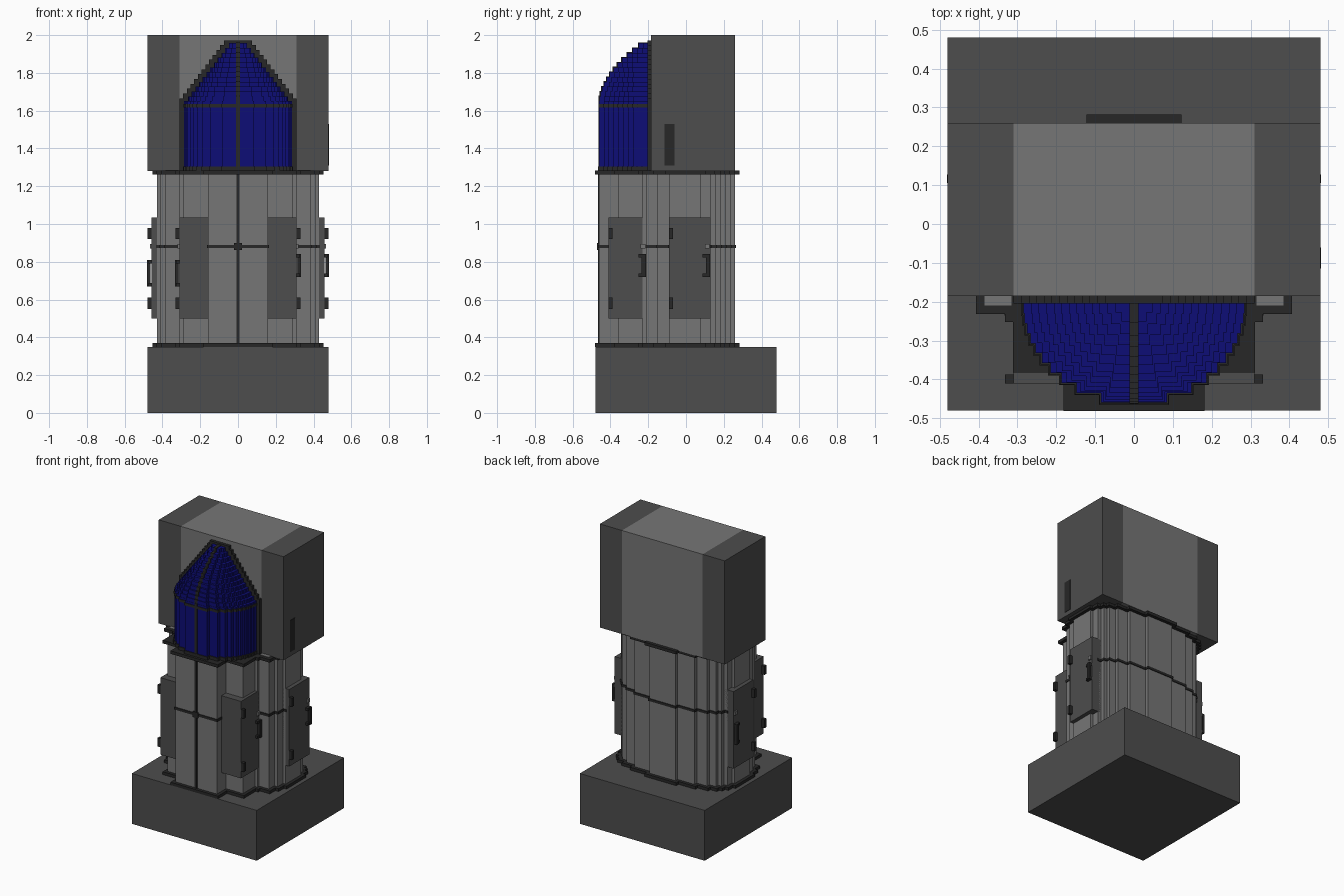
import bpy, bmesh, math
from mathutils import Vector

cube = bpy.data.objects.get("Cube")
if cube:
    bpy.data.objects.remove(cube, do_unlink=True)


def material(name, r, g, b):
    m = bpy.data.materials.new(name)
    m.diffuse_color = (r, g, b, 1)
    m.use_nodes = True
    bsdf = m.node_tree.nodes["Principled BSDF"]
    bsdf.inputs["Base Color"].default_value = (r, g, b, 1)
    bsdf.inputs["Roughness"].default_value = 0.8
    return m


LIGHT = material("light grey", 0.18, 0.18, 0.18)
DARK = material("dark grey", 0.075, 0.075, 0.075)
BLACK = material("near black", 0.02, 0.02, 0.02)
BLUE = material("deep blue", 0.004, 0.004, 0.18)


def finish(name, bm, mat):
    bmesh.ops.recalc_face_normals(bm, faces=bm.faces)
    me = bpy.data.meshes.new(name)
    bm.to_mesh(me)
    bm.free()
    me.materials.append(mat)
    ob = bpy.data.objects.new(name, me)
    bpy.context.scene.collection.objects.link(ob)
    return ob


def add_box(bm, x, y, z):
    """Add a box given as (min, max) pairs."""
    verts = bmesh.ops.create_cube(bm, size=1)["verts"]
    for v in verts:
        v.co = Vector([(a + b) / 2 + c * abs(b - a) for (a, b), c in zip((x, y, z), v.co)])


def box(name, x, y, z, mat):
    bm = bmesh.new()
    add_box(bm, x, y, z)
    return finish(name, bm, mat)


def add_prism(bm, rects, lo, hi, grow=0.0, upright=False):
    """Extrude the stepped outline of nested rectangles (half width, start, end)."""
    rs = [(w + grow, a - grow, b + grow) for w, a, b in rects]
    half = []
    for i, (w, a, b) in enumerate(rs):
        half.append((w, a))
        if i + 1 < len(rs):
            half.append((w, rs[i + 1][1]))
    for i in range(len(rs) - 1, -1, -1):
        if i + 1 < len(rs):
            half.append((rs[i][0], rs[i + 1][2]))
        half.append((rs[i][0], rs[i][2]))
    pts = []
    for p in half + [(-x, y) for x, y in reversed(half)]:
        if not pts or (Vector(p) - Vector(pts[-1])).length > 1e-5:
            pts.append(p)
    if upright:
        face = bm.faces.new([bm.verts.new((x, lo, z)) for x, z in pts])
        shift = (0, hi - lo, 0)
    else:
        face = bm.faces.new([bm.verts.new((x, y, lo)) for x, y in pts])
        shift = (0, 0, hi - lo)
    ext = bmesh.ops.extrude_face_region(bm, geom=[face], use_keep_orig=True)["geom"]
    bmesh.ops.translate(bm, vec=shift, verts=[g for g in ext if isinstance(g, bmesh.types.BMVert)])


def prism(name, rects, lo, hi, mat, grow=0.0, upright=False):
    bm = bmesh.new()
    add_prism(bm, rects, lo, hi, grow, upright)
    return finish(name, bm, mat)


# Base block and overhanging upper housing
box("base", (-.48, .48), (-.48, .48), (0, .35), DARK)
box("housing_centre", (-.31, .31), (-.185, .26), (1.28, 2), LIGHT)
for side, s in (("left", 1), ("right", -1)):
    box(f"housing_{side}", (min(.31 * s, .48 * s), max(.31 * s, .48 * s)), (-.185, .26), (1.28, 2), DARK)
box("housing_slot", (.478, .482), (-.115, -.06), (1.31, 1.53), BLACK)

# Stepped column: flat front bay, shoulders and rounded back
BODY = [(.10, -.46, .26), (.16, -.46, .235), (.23, -.36, .235), (.29, -.36, .21),
        (.31, -.23, .21), (.36, -.21, .185), (.385, -.21, .16), (.41, -.15, .13),
        (.43, -.09, .08)]
prism("column", BODY, .35, 1.275, LIGHT)
prism("lower_trim", BODY, .35, .37, BLACK, grow=.022)
prism("upper_trim", BODY, 1.262, 1.283, BLACK, grow=.022)
prism("middle_band", BODY, .873, .89, BLACK, grow=.005)
box("front_seam", (-.009, .009), (-.466, -.455), (.37, 1.262), BLACK)
box("seam_boss", (-.02, .02), (-.47, -.455), (.862, .9), BLACK)

# Side cabinets with hinges, handles and latches
for side, s in (("left", 1), ("right", -1)):
    def span(a, b):
        return (min(a * s, b * s), max(a * s, b * s))
    box(f"{side}_shoulder_patch", span(.315, .385), (-.21, -.185), (1.28, 1.286), LIGHT)
    h0, h1 = (.72, .84) if s > 0 else (.67, .81)
    for place, x0, x1, y0, y1 in (("front", .16, .31, -.41, -.21), ("rear", .36, .457, -.09, .13)):
        name = f"{side}_{place}"
        box(name + "_cabinet", span(x0, x1), (y0, y1), (.5, 1.035), DARK)
        bm = bmesh.new()
        for z in (.55, .92):
            add_box(bm, span(x1, x1 + .022), (y0, y0 + .022), (z, z + .06))
        finish(name + "_hinges", bm, BLACK)
        bm = bmesh.new()
        add_box(bm, span(x1 + .006, x1 + .024), (y1 - .025, y1 - .003), (h0, h1))
        for z in (h0, h1 - .018):
            add_box(bm, span(x1, x1 + .018), (y1 - .042, y1 - .003), (z, z + .018))
        finish(name + "_handle", bm, BLACK)
        box(name + "_latch", span(x1, x1 + .01), (y1 - .03, y1 - .005), (.87, .895), LIGHT)

# Stepped blue canopy with dark ribs
BACK, UNIT = -.205, .0256


def footprint(w, d):
    """Quarter-ellipse rows, nested from the narrow front to the wide back."""
    rows = max(2, round(d / UNIT))
    out = []
    for i in range(rows, 0, -1):
        t = (i - .45) / rows
        out.append((w * math.sqrt(1 - t * t), BACK - d * i / rows, BACK))
    return out


layers = [(1.30, 1.65, .285, .255)]
STEPS = 12
for k in range(STEPS):
    t = (k + 1) / STEPS
    z = 1.65 + k * UNIT
    layers.append((z, z + UNIT, .285 - .235 * t, .255 * (1 - .82 * t ** 1.9)))
glass, rib = bmesh.new(), bmesh.new()
for z0, z1, w, d in layers:
    add_prism(glass, footprint(w, d), z0, z1)
    add_box(rib, (-.011, .011), (BACK - d - .004, BACK), (z0, z1 + .004))
finish("canopy", glass, BLUE)
finish("canopy_rib", rib, BLACK)
prism("canopy_band", footprint(.285, .255), 1.618, 1.636, BLACK, grow=.004)
prism("canopy_sill", footprint(.285, .255), 1.28, 1.305, BLACK, grow=.006)

# Stepped dark frame behind the canopy
FRAME = [(w + .025, 1.28, z1 + .015) for _, z1, w, _ in reversed(layers)]
prism("canopy_frame", FRAME, BACK, -.183, BLACK, upright=True)
